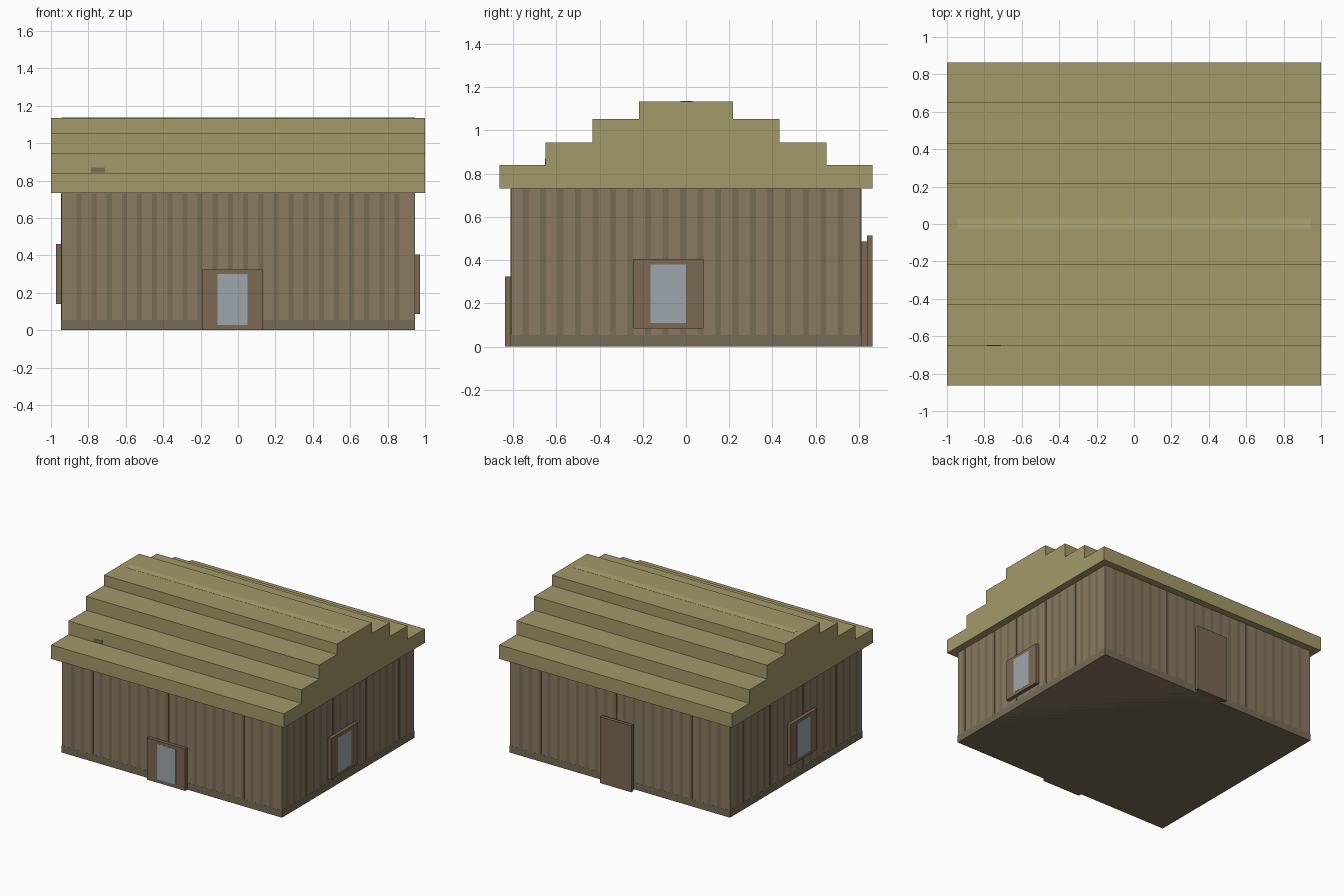
import bpy, bmesh

if "Cube" in bpy.data.objects:
    bpy.data.objects.remove(bpy.data.objects["Cube"])

WX, WY, WZ = 0.945, 0.81, 0.735   # wall half sizes and height
PX = 0.027                        # stripe width, also trim thickness
SKIN = 0.001                      # how far painted strips sit off a surface


def material(name, rgb):
    m = bpy.data.materials.new(name)
    m.diffuse_color = (*rgb, 1)
    m.use_nodes = True
    m.node_tree.nodes["Principled BSDF"].inputs["Base Color"].default_value = m.diffuse_color
    return m


WALL = material("wall", (0.255, 0.195, 0.12))
STRIPE = material("wall stripe", (0.185, 0.147, 0.09))
ROOF = material("roof", (0.37, 0.32, 0.14))
RIDGE = material("ridge", (0.42, 0.38, 0.18))
TRIM = material("trim", (0.20, 0.14, 0.085))
GLASS = material("glass", (0.34, 0.39, 0.42))


def finish(name, bm, mat):
    bmesh.ops.recalc_face_normals(bm, faces=bm.faces)
    me = bpy.data.meshes.new(name)
    bm.to_mesh(me)
    bm.free()
    me.materials.append(mat)
    ob = bpy.data.objects.new(name, me)
    bpy.context.collection.objects.link(ob)
    return ob


def boxes(name, spans, mat):
    """One object from boxes given as ((x0, x1), (y0, y1), (z0, z1))."""
    bm = bmesh.new()
    for span in spans:
        for v in bmesh.ops.create_cube(bm, size=1)["verts"]:
            v.co = [a + (c + 0.5) * (b - a) for c, (a, b) in zip(v.co, span)]
    return finish(name, bm, mat)


def on_wall(side, u, z, d0, d1):
    """Box span on a wall: u runs along the wall, d is depth out from it."""
    s = 1 if side in ("right", "back") else -1
    w = WX if side in ("left", "right") else WY
    d = tuple(sorted((s * (w + d0), s * (w + d1))))
    return (d, u, z) if side in ("left", "right") else (u, d, z)


# Wall block and darker base band
boxes("walls", [((-WX, WX), (-WY, WY), (0, WZ))], WALL)
boxes("base_band", [((-WX - SKIN, WX + SKIN), (-WY - SKIN, WY + SKIN), (0, 0.055))], STRIPE)

# Vertical cladding stripes
for side in ("front", "back", "left", "right"):
    half, first, last = (WX, 3, 69) if side in ("front", "back") else (WY, 2, 59)
    spans = []
    for i in range(first, last, 3):
        u = -half + i * PX
        spans.append(on_wall(side, (u, u + PX), (0.055, WZ - 0.005), -0.002, SKIN))
    boxes(side + "_wall_stripes", spans, STRIPE)

# Stepped roof, one profile extruded along x
steps = [(0.863, 0.84), (0.65, 0.945), (0.433, 1.053), (0.217, 1.135)]
half_profile, z = [], 0.732
for y, top in steps:
    half_profile += [(y, z), (y, top)]
    z = top
profile = half_profile + [(-y, z) for y, z in reversed(half_profile)]
bm = bmesh.new()
face = bm.faces.new([bm.verts.new((-1, y, z)) for y, z in profile])
ext = bmesh.ops.extrude_face_region(bm, geom=[face])["geom"]
bmesh.ops.translate(bm, vec=(2, 0, 0), verts=[g for g in ext if isinstance(g, bmesh.types.BMVert)])
finish("stepped_roof", bm, ROOF)

# Pale ridge strip and small dark patch on the front slope
boxes("ridge_strip", [((-WX, WX), (-0.025, 0.03), (1.13, 1.135 + SKIN))], RIDGE)
boxes("roof_patch", [((-0.785, -0.71), (-0.65 - SKIN, -0.645), (0.842, 0.87))], STRIPE)


# Framed openings: frame slab with a glass pane on its face
def framed(name, side, u, z, gu, gz):
    boxes(name + "_frame", [on_wall(side, u, z, -0.005, PX)], TRIM)
    boxes(name + "_glass", [on_wall(side, gu, gz, 0.02, PX + SKIN)], GLASS)


framed("front_door", "front", (-0.193, 0.133), (0, 0.325), (-0.11, 0.052), (0.027, 0.30))
framed("right_window", "right", (-0.245, 0.08), (0.085, 0.405), (-0.164, 0.0), (0.11, 0.38))
framed("left_window", "left", (-0.22, 0.105), (0.14, 0.46), (-0.138, 0.025), (0.165, 0.435))

# Plain back door: inner slab and larger outer panel
boxes("back_door_slab", [on_wall("back", (-0.108, 0.108), (0, 0.487), -0.005, PX)], TRIM)
boxes("back_door_panel", [on_wall("back", (-0.135, 0.135), (0, 0.515), PX, 0.053)], TRIM)
